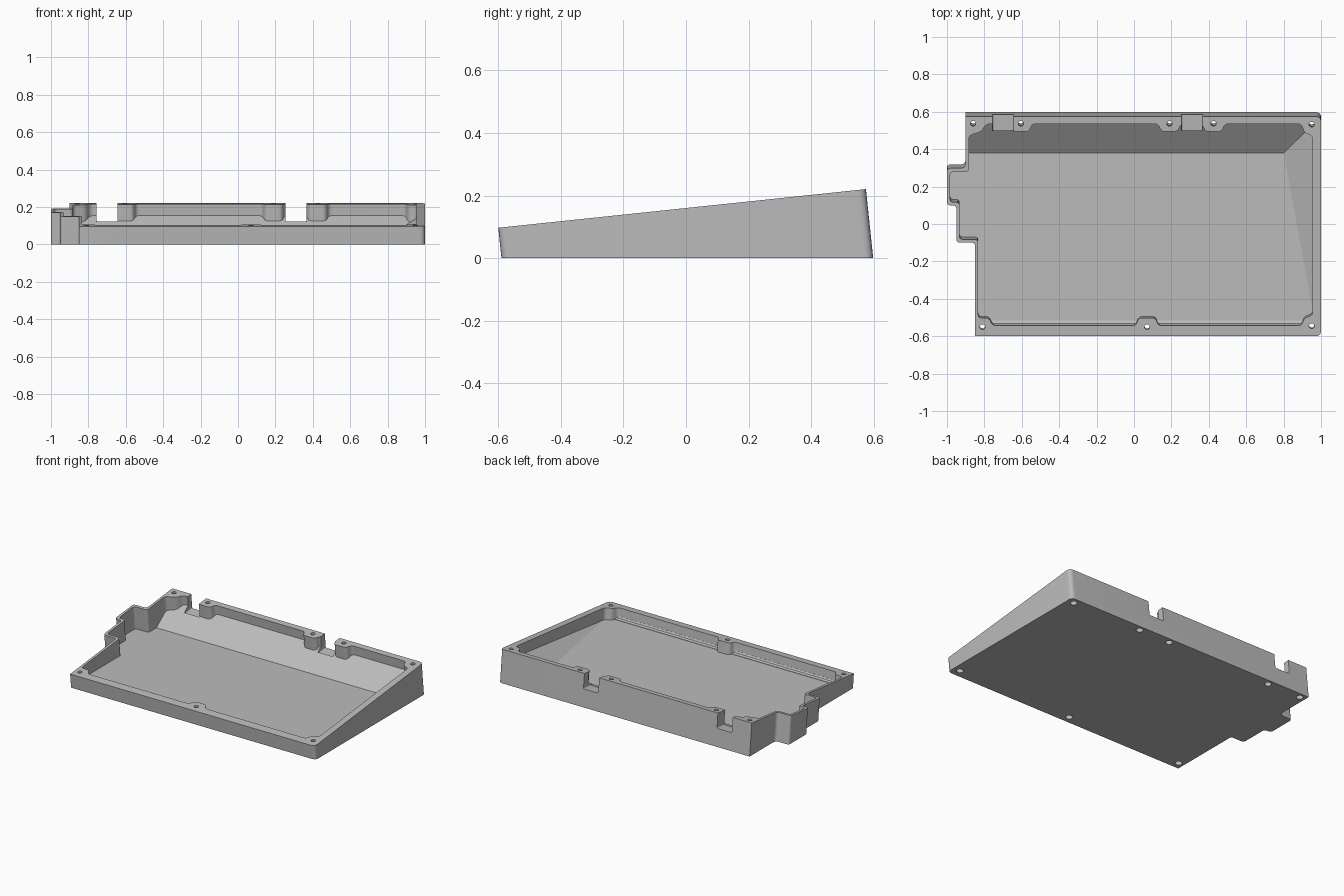
import bpy, bmesh, math
from mathutils import Matrix, Vector

if "Cube" in bpy.data.objects:
    bpy.data.objects.remove(bpy.data.objects["Cube"])

# Frame of the sloping rim: x across, y up the slope, z square to the rim
RIM = Matrix.Translation((0, 0, 0.16)) @ Matrix.Rotation(math.radians(6), 4, 'X')
FLOOR = 0.03

grey = bpy.data.materials.new("plain grey")
grey.use_nodes = True
grey.diffuse_color = (0.5, 0.5, 0.5, 1)
bsdf = next(n for n in grey.node_tree.nodes if n.type == 'BSDF_PRINCIPLED')
bsdf.inputs["Base Color"].default_value = grey.diffuse_color


def rounded(points, radius=0.02, steps=6):
    """Round the corners of a polygon; a third value overrides the radius."""
    out = []
    for i, p in enumerate(points):
        r = p[2] if len(p) > 2 else radius
        c = Vector(p[:2])
        a = Vector(points[i - 1][:2]) - c
        b = Vector(points[(i + 1) % len(points)][:2]) - c
        if r == 0:
            out.append(c)
            continue
        start = c + a.normalized() * min(r, a.length * 0.45)
        end = c + b.normalized() * min(r, b.length * 0.45)
        for k in range(steps + 1):
            t = k / steps
            out.append(start * (1 - t) ** 2 + c * (2 * t * (1 - t)) + end * t * t)
    return out


def circle(x, y, r, sides=24):
    turn = 2 * math.pi / sides
    return [(x + r * math.cos(i * turn), y + r * math.sin(i * turn)) for i in range(sides)]


def prism(name, points, low, high, axis='z', planes=()):
    """Extrude a profile along an axis of the rim frame, keeping what is above each plane."""
    order = {'z': lambda p, h: (p[0], p[1], h),
             'y': lambda p, h: (p[0], h, p[1]),
             'x': lambda p, h: (h, p[0], p[1])}[axis]
    bm = bmesh.new()
    ends = [[bm.verts.new(RIM @ Vector(order(p, h))) for p in points] for h in (low, high)]
    for ring in ends:
        bm.faces.new(ring)
    n = len(points)
    for i in range(n):
        j = (i + 1) % n
        bm.faces.new((ends[0][i], ends[0][j], ends[1][j], ends[1][i]))
    for co, no in planes:
        bmesh.ops.bisect_plane(bm, geom=bm.verts[:] + bm.edges[:] + bm.faces[:], dist=1e-6,
                               plane_co=co, plane_no=no, clear_inner=True)
        bmesh.ops.holes_fill(bm, edges=[e for e in bm.edges if e.is_boundary], sides=0)
    bmesh.ops.recalc_face_normals(bm, faces=bm.faces[:])
    mesh = bpy.data.meshes.new(name)
    bm.to_mesh(mesh)
    bm.free()
    obj = bpy.data.objects.new(name, mesh)
    bpy.context.collection.objects.link(obj)
    mesh.materials.append(grey)
    return obj


def cut(target, cutter):
    cutter.hide_render = True
    mod = target.modifiers.new("cut", 'BOOLEAN')
    mod.operation = 'DIFFERENCE'
    mod.solver = 'EXACT'
    mod.object = cutter
    bpy.context.view_layer.objects.active = target
    bpy.ops.object.modifier_apply(modifier=mod.name)
    bpy.data.objects.remove(cutter)


# Outer body, trimmed flat at the ground
outline = [(-0.85, -0.603, 0), (1, -0.603, 0.03), (1, 0.578, 0.03), (-0.9, 0.578, 0),
           (-0.9, 0.3, 0.03), (-1, 0.3), (-1, 0.1), (-0.95, 0.1),
           (-0.95, -0.1), (-0.85, -0.1)]
tray = prism("tray", rounded(outline), -0.5, 0, planes=[((0, 0, 0), (0, 0, 1))])


# Cavity outline, stepping around the screw bosses
def boss(x, wall, inner, way):
    return [(x - way * 0.06, wall), (x - way * 0.045, inner),
            (x + way * 0.045, inner), (x + way * 0.06, wall)]


FRONT, BACK = -0.547, 0.538
cavity = [(-0.833, -0.083), (-0.833, -0.505), (-0.775, -0.505), (-0.755, FRONT)]
cavity += boss(0.07, FRONT, -0.505, 1)
cavity += [(0.895, FRONT), (0.91, -0.505), (0.955, -0.49),
           (0.955, 0.475), (0.91, 0.49), (0.895, BACK)]
for x in (0.425, 0.19, -0.605):
    cavity += boss(x, BACK, 0.497, -1)
cavity += [(-0.79, BACK), (-0.815, 0.497), (-0.883, 0.475), (-0.883, 0.28),
           (-0.983, 0.28), (-0.983, 0.117), (-0.933, 0.117), (-0.933, -0.083)]

# Level floor, sloping back band and sloping right-hand triangle
apex = Vector((0.8, 0.38, FLOOR))
corner = Vector((0.955, 0.53, 0.145))
side = (Vector((0.955, -0.46, FLOOR)) - apex).cross(corner - apex)
rise = corner - apex
floor_planes = [((0, 0, FLOOR), (0, 0, 1)),
                (apex, (0, -rise.z, rise.y)),
                (apex, side if side.z > 0 else -side)]
cut(tray, prism("cavity", rounded(cavity), -0.5, 0.1, planes=floor_planes))

# Two cable notches in the back wall
for x in (-0.7, 0.31):
    w, base = 0.056, -0.1015
    notch = [(x - w, base, 0.01), (x + w, base, 0.01), (x + w, 0.1, 0), (x - w, 0.1, 0)]
    cut(tray, prism("notch", rounded(notch), 0.493, 0.75, axis='y'))

# Screw holes with wider recesses underneath
screws = [(-0.86, 0.54), (-0.605, 0.54), (0.19, 0.54), (0.425, 0.54),
          (0.95, 0.535), (0.95, -0.548), (0.07, -0.553), (-0.81, -0.553)]
for x, y in screws:
    cut(tray, prism("hole", circle(x, y, 0.014), -0.5, 0.1))
    cut(tray, prism("recess", circle(x, y, 0.022), -0.5, -0.05))

# Small fillets along the foot of the front wall
fillet = [(-0.551, -0.085), (-0.551, -0.055), (-0.546, -0.055),
          (-0.541, -0.066), (-0.527, -0.073), (-0.527, -0.085)]
parts = [tray]
for name, x0, x1 in (("front_fillet_right", -0.77, 0.03), ("front_fillet_left", 0.11, 0.905)):
    parts.append(prism(name, fillet, x0, x1, axis='x'))

# Smooth the rounded corners only
bpy.ops.object.select_all(action='DESELECT')
for obj in parts:
    obj.select_set(True)
bpy.context.view_layer.objects.active = tray
bpy.ops.object.shade_smooth_by_angle(angle=math.radians(28))
